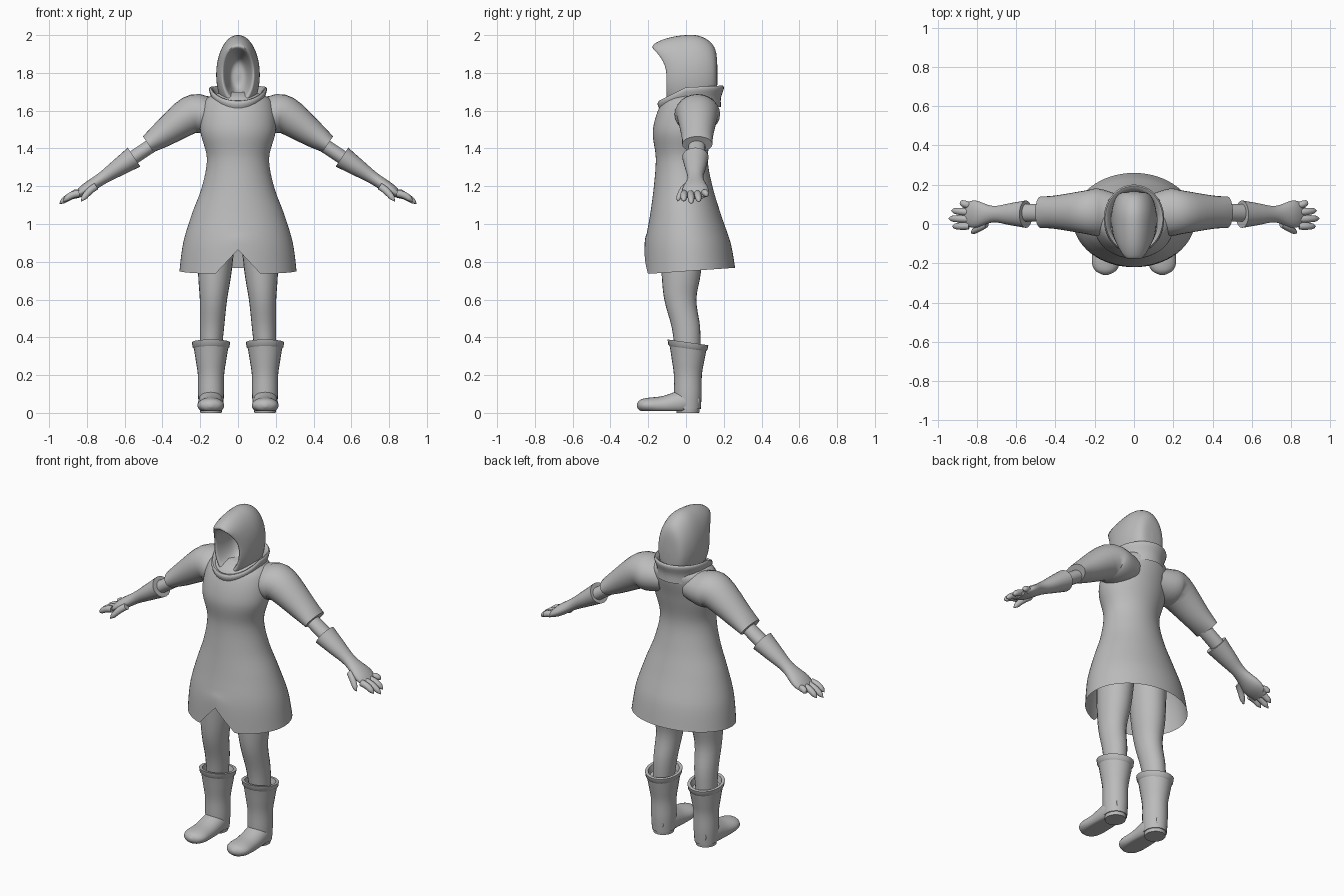
import bpy, bmesh
from math import sin, cos, pi
from mathutils import Vector

cube = bpy.data.objects.get("Cube")
if cube:
    bpy.data.objects.remove(cube, do_unlink=True)

X, Y, Z = Vector((1, 0, 0)), Vector((0, 1, 0)), Vector((0, 0, 1))

colour = (.5, .5, .5, 1)
grey = bpy.data.materials.new("plain grey")
grey.use_nodes = True
grey.diffuse_color = colour
grey.node_tree.nodes["Principled BSDF"].inputs["Base Color"].default_value = colour

parts = []


def clamp(value):
    return max(0, min(1, value))


def spline_sections(sections, steps):
    """Smoothly fill in the sections between the given ones."""
    filled = []
    last = len(sections) - 1
    for i in range(last):
        near = [sections[max(0, min(last, i + offset))] for offset in (-1, 0, 1, 2)]
        for step in range(steps):
            t = step / steps
            filled.append([b + t / 2 * (c - a + t * (2 * a - 5 * b + 4 * c - d + t * (3 * (b - c) + d - a)))
                           for a, b, c, d in zip(*near)])
    return filled + [list(sections[-1])]


def loft(name, sections, u=Y, v=None, sides=24, steps=4, cap_start=True, cap_end=True, mirror=1, shape=None):
    """Skin elliptical sections given as (x, y, z, radius along u, radius along v)."""
    sections = spline_sections(sections, steps)
    bm = bmesh.new()
    rings = []
    for i, (x, y, z, radius_u, radius_v) in enumerate(sections):
        across = v
        if across is None:
            before, after = sections[max(i - 1, 0)], sections[min(i + 1, len(sections) - 1)]
            across = (Vector(after[:3]) - Vector(before[:3])).cross(u).normalized()
        ring = []
        for k in range(sides):
            angle = 2 * pi * k / sides
            point = Vector((x, y, z)) + u * radius_u * cos(angle) + across * radius_v * sin(angle)
            if shape:
                shape(point)
            point.x *= mirror
            ring.append(bm.verts.new(point))
        rings.append(ring)
    for ring, following in zip(rings, rings[1:]):
        for k in range(sides):
            after = (k + 1) % sides
            bm.faces.new((ring[k], ring[after], following[after], following[k]))
    if cap_start:
        bm.faces.new(rings[0])
    if cap_end:
        bm.faces.new(rings[-1])
    bmesh.ops.recalc_face_normals(bm, faces=bm.faces)
    mesh = bpy.data.meshes.new(name)
    bm.to_mesh(mesh)
    bm.free()
    mesh.materials.append(grey)
    part = bpy.data.objects.new(name, mesh)
    bpy.context.collection.objects.link(part)
    parts.append(part)


# Shaping rules, each moving one point in place
def shape_hem(point):
    """Tilt the hem and cut the pointed notch at its front."""
    fade = clamp((.95 - point.z) / .2)
    point.z += fade * .07 * point.y
    if point.y < 0:
        point.z += fade * .13 * clamp(1 - abs(point.x) / .12)


def shape_collar(point):
    point.z += point.y * (.5 if point.y < 0 else .05)


def shape_hood(point):
    """Pull the top of the opening forward into a peak."""
    point.y += .7 * min(0, point.y) * clamp((point.z - 1.79) / .14) ** 2


def shape_boot_top(point):
    point.z -= .14 * point.y * clamp((point.z - .2) / .12)


def shape_sole(point):
    point.z = max(point.z, .01)


# Tunic: evenly spaced rings from the open hem to the neck
half_widths = (.31, .29, .245, .19, .165, .2, .18, .08)
fronts = (.22, .215, .19, .17, .16, .175, .125, .05)
backs = (.26, .235, .185, .14, .115, .14, .17, .11)
tunic = [(0, (back - front) / 2, min(.75 + .15 * i, 1.7), (back + front) / 2, width)
         for i, (width, front, back) in enumerate(zip(half_widths, fronts, backs))]
loft("tunic", tunic, v=X, sides=64, steps=6, cap_start=False, shape=shape_hem)

# Collar: a flared band, rolled inward, as (height, scale)
collar = ((1.61, 1), (1.66, 1), (1.71, 1.1), (1.72, 1), (1.66, .75))
loft("collar", [(0, .025, z, .16 * scale, .14 * scale) for z, scale in collar],
     v=X, sides=40, steps=3, cap_start=False, cap_end=False, shape=shape_collar)

# Hood: from the inner hollow, over the rim, to the back, as (depth, scale)
hood = ((.03, .02), (.02, .35), (-.08, .6), (-.1, .67), (-.1, .77), (-.06, .92),
        (0, 1), (.07, .98), (.13, .82), (.16, .55), (.167, .02))
loft("hood", [(0, y, 1.79, .115 * scale, .21 * scale) for y, scale in hood],
     u=X, v=Z, sides=40, shape=shape_hood)


# The arm slopes straight down from the shoulder
def sleeve_height(x):
    return min(1.58, 1.75 - .69 * x)


def glove_height(x):
    return 1.72 - .665 * x


def arm(name, rows, height, y, mirror):
    """Rows are (x, depth radius, thickness radius)."""
    loft(name, [(x, y, height(x), depth, thick) for x, depth, thick in rows], mirror=mirror)


def column(name, rows, mirror, **options):
    """Upright boot piece from (z, depth radius) rows."""
    loft(name, [(.143, .01, z, depth, .94 * depth) for z, depth in rows], v=X, mirror=mirror, **options)


def finger(name, base, tip, mirror):
    """Slightly arched digit with a rounded tip."""
    sections = []
    count = 6
    for i in range(count + 1):
        t = i / count
        point = Vector(base).lerp(Vector(tip), t) + Z * .01 * sin(pi * t)
        radius = .001 + .018 * (1 - t ** 4) ** .5
        sections.append((*point, radius, radius))
    loft(name, sections, sides=12, steps=2, mirror=mirror)


for mirror, label in ((1, "left"), (-1, "right")):
    # Arm and hand
    arm(label + "_sleeve", ((.08, .09, .08), (.18, .12, .1), (.25, .11, .1), (.4, .085, .07), (.475, .08, .05)),
        sleeve_height, .06, mirror)
    arm(label + "_forearm", ((.43, .045, .037), (.6, .045, .037)), glove_height, .057, mirror)
    arm(label + "_gauntlet", ((.55, .07, .06), (.63, .056, .047), (.72, .042, .033), (.81, .07, .03), (.87, .05, .01)),
        glove_height, .05, mirror)

    # Fingers
    finger(label + "_thumb", (.75, 0, 1.2), (.83, -.045, 1.12), mirror)
    for i, (digit, reach) in enumerate({"index": .925, "middle": .945, "ring": .93, "little": .885}.items()):
        base = (.84, .035 * i - .01, glove_height(.84))
        tip = (reach, .04 * i - .012, glove_height(reach) + .015)
        finger(f"{label}_{digit}_finger", base, tip, mirror)

    # Leg, as (z, y, depth radius)
    leg = ((1, -.02, .12), (.75, -.025, .105), (.6, -.03, .085), (.45, 0, .075), (.3, .01, .065))
    loft(label + "_leg", [(.16 - .05 * z, y, z, depth, .85 * depth) for z, y, depth in leg],
         v=X, mirror=mirror)

    # Boot
    column(label + "_boot_shaft", ((.02, .068), (.1, .073), (.2, .074), (.28, .086), (.35, .098)), mirror,
           cap_end=False, shape=shape_boot_top)
    column(label + "_boot_lip", ((.34, .095), (.35, .104), (.375, .108), (.375, .09), (.34, .08)), mirror,
           steps=1, cap_start=False, shape=shape_boot_top)
    column(label + "_heel", ((0, .06), (.04, .065)), mirror, steps=1)

    # Foot, as (y, width radius, height radius), rising towards the ankle
    foot = ((.07, .04, .04), (0, .065, .07), (-.12, .068, .05), (-.2, .07, .04), (-.24, .05, .03), (-.26, .01, .01))
    loft(label + "_foot", [(.144, y, .04 + .15 * max(0, y + .12), width, height) for y, width, height in foot],
         u=X, v=Z, mirror=mirror, shape=shape_sole)

# Smooth shading that keeps sharp rims
bpy.ops.object.select_all(action="DESELECT")
for part in parts:
    part.select_set(True)
bpy.context.view_layer.objects.active = parts[0]
bpy.ops.object.shade_smooth_by_angle(angle=.8)
